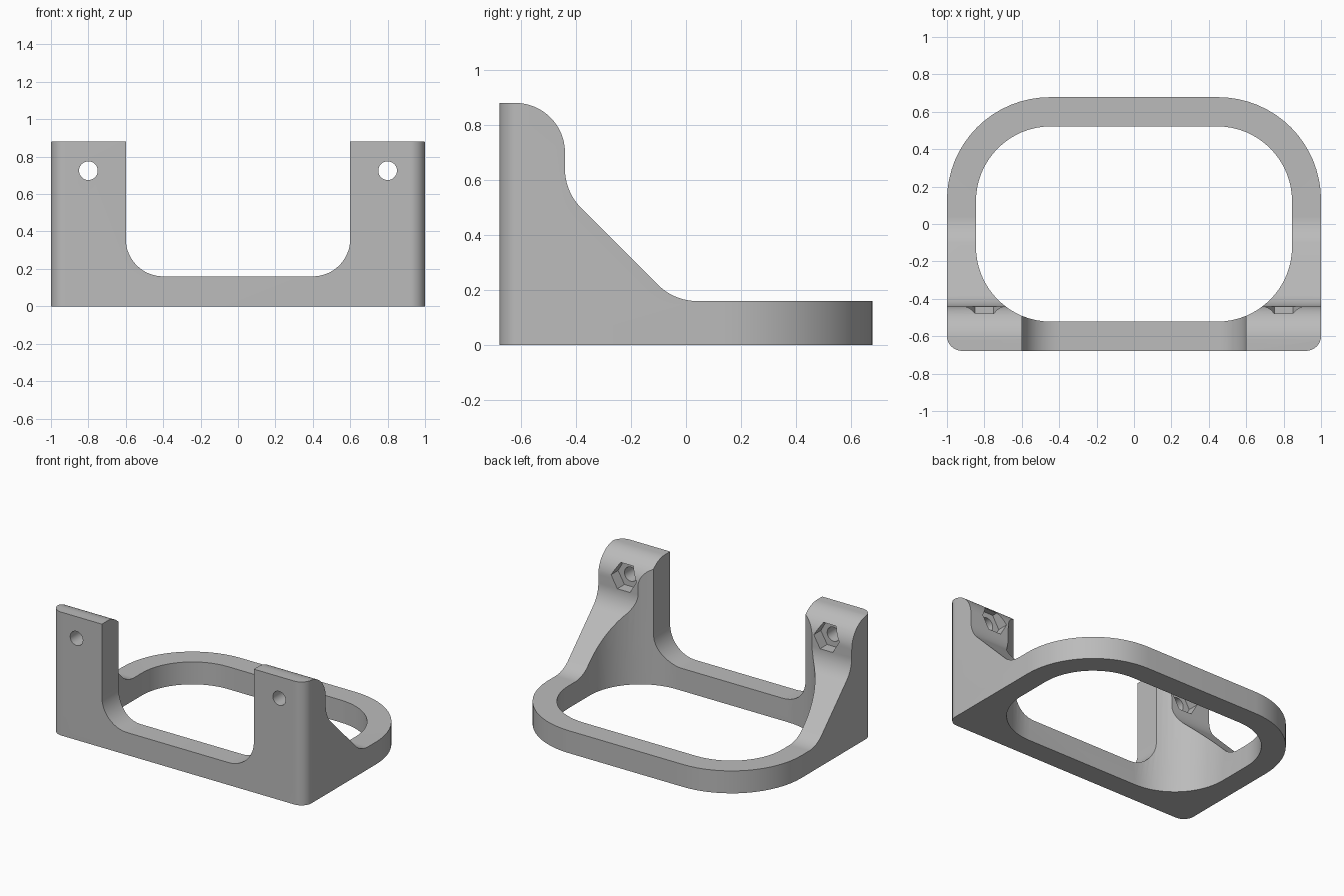
import bpy, bmesh
from math import cos, sin, radians
from mathutils import Vector

cube = bpy.data.objects.get("Cube")
if cube:
    bpy.data.objects.remove(cube)

grey = bpy.data.materials.new("grey plastic")
grey.use_nodes = True
grey.diffuse_color = (0.5, 0.5, 0.5, 1)
grey.node_tree.nodes["Principled BSDF"].inputs["Base Color"].default_value = grey.diffuse_color


def arc(cx, cy, r, start, end, steps=16):
    angles = [radians(start + (end - start) * i / steps) for i in range(steps + 1)]
    return [(cx + r * cos(a), cy + r * sin(a)) for a in angles]


def rounded_rect(hx, hy, r_back, r_front):
    b, f = r_back, r_front
    return (arc(hx - b, hy - b, b, 0, 90) + arc(b - hx, hy - b, b, 90, 180)
            + arc(f - hx, f - hy, f, 180, 270) + arc(hx - f, f - hy, f, 270, 360))


def prism(name, points, axis, low, high):
    """Extrude a closed 2D outline along one axis, from low to high."""
    place = {"X": lambda p: (low, p[0], p[1]),
             "Y": lambda p: (p[0], low, p[1]),
             "Z": lambda p: (p[0], p[1], low)}[axis]
    step = Vector([(high - low) * (axis == a) for a in "XYZ"])
    bm = bmesh.new()
    face = bm.faces.new([bm.verts.new(place(p)) for p in points])
    new = bmesh.ops.extrude_face_region(bm, geom=[face])["geom"]
    bmesh.ops.translate(bm, vec=step, verts=[v for v in new if isinstance(v, bmesh.types.BMVert)])
    bmesh.ops.recalc_face_normals(bm, faces=bm.faces)
    mesh = bpy.data.meshes.new(name)
    bm.to_mesh(mesh)
    bm.free()
    mesh.materials.append(grey)
    obj = bpy.data.objects.new(name, mesh)
    bpy.context.collection.objects.link(obj)
    return obj


def combine(target, tool, operation):
    """Apply a boolean and discard the tool."""
    tool.hide_render = True
    mod = target.modifiers.new("shape", "BOOLEAN")
    mod.operation, mod.solver, mod.object = operation, "EXACT", tool
    bpy.context.view_layer.objects.active = target
    bpy.ops.object.modifier_apply(modifier=mod.name)
    bpy.data.objects.remove(tool)


# Solid block with the plan outline of the frame
bracket = prism("mounting_bracket", rounded_rect(1, 0.678, 0.55, 0.08), "Z", 0, 1)

# Side profile: rounded post top, sloped gusset, low frame
side = ([(-0.8, -0.1), (0.8, -0.1), (0.8, 0.16)]
        + arc(0.04, 0.36, 0.2, 270, 225) + arc(-0.24, 0.64, 0.2, 225, 180)
        + arc(-0.62, 0.7, 0.18, 0, 90) + [(-0.8, 0.88)])
combine(bracket, prism("side_profile", side, "X", -1.2, 1.2), "INTERSECT")

# Rounded opening through the frame
opening = rounded_rect(0.845, 0.522, 0.4, 0.4)
combine(bracket, prism("frame_opening", opening, "Z", -0.2, 1.2), "DIFFERENCE")

# Filleted gap between the two posts
gap = arc(-0.4, 0.36, 0.2, 180, 270) + arc(0.4, 0.36, 0.2, 270, 360) + [(0.6, 1.2), (-0.6, 1.2)]
combine(bracket, prism("post_gap", gap, "Y", -0.9, -0.2), "DIFFERENCE")

# Bolt hole and hexagonal nut pocket in each post
for x in (-0.8, 0.8):
    bolt = arc(x, 0.725, 0.05, 0, 360, 32)[:-1]
    nut = arc(x, 0.725, 0.1, 0, 360, 6)[:-1]
    combine(bracket, prism("bolt_hole", bolt, "Y", -0.9, -0.3), "DIFFERENCE")
    combine(bracket, prism("nut_pocket", nut, "Y", -0.52, -0.3), "DIFFERENCE")

bpy.ops.object.select_all(action="DESELECT")
bracket.select_set(True)
bpy.context.view_layer.objects.active = bracket
bpy.ops.object.shade_smooth_by_angle(angle=radians(25))
